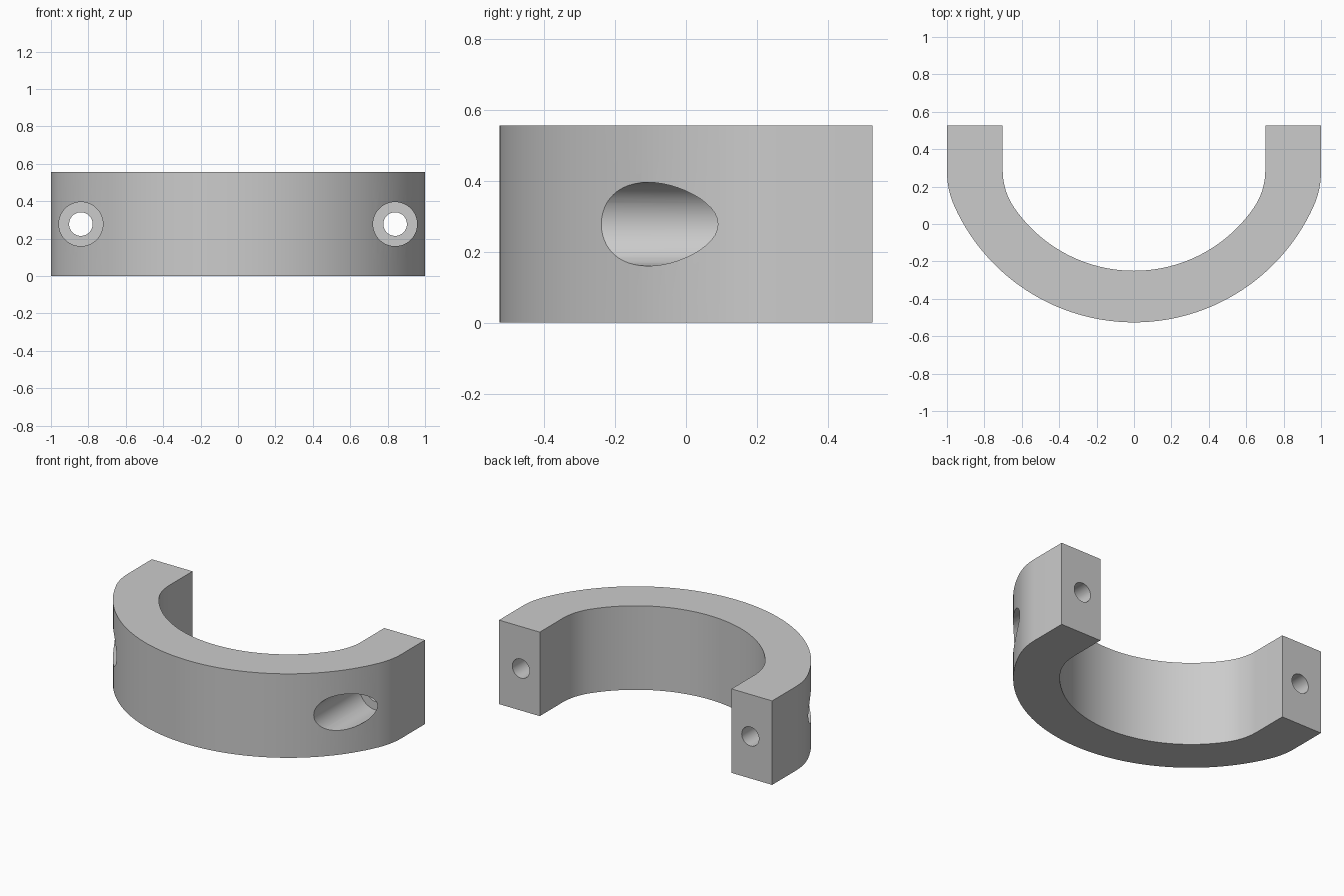
import bpy
import bmesh
import math
from mathutils import Matrix

cube = bpy.data.objects.get("Cube")
if cube:
    bpy.data.objects.remove(cube, do_unlink=True)

HEIGHT = 0.556
BACK = 0.527          # flat leg ends, also the centre of the main arcs
BOLT_X = 0.84

grey = bpy.data.materials.new("plain grey")
grey.use_nodes = True
colour = (0.6, 0.6, 0.6, 1)
grey.diffuse_color = colour
grey.node_tree.nodes["Principled BSDF"].inputs["Base Color"].default_value = colour


def add_object(name, bm):
    mesh = bpy.data.meshes.new(name)
    bm.to_mesh(mesh)
    bm.free()
    mesh.materials.append(grey)
    obj = bpy.data.objects.new(name, mesh)
    bpy.context.collection.objects.link(obj)
    return obj


def arc(cx, cy, r, start, end, steps):
    angles = [start + (end - start) * i / steps for i in range(steps + 1)]
    return [(cx + r * math.cos(a), cy + r * math.sin(a)) for a in angles]


def saddle_edge(half_width, radius, fillet):
    """Straight leg, fillet, large arc, fillet, straight leg, from +x to -x."""
    cx = half_width - fillet
    cy = BACK - math.sqrt((radius - fillet) ** 2 - cx ** 2)
    turn = math.atan2(cy - BACK, cx)
    half = [(half_width, BACK)]
    half += arc(cx, cy, fillet, 0, turn, 8)
    half += arc(0, BACK, radius, turn, -math.pi / 2, 28)[1:]
    return half + [(-x, y) for x, y in reversed(half[:-1])]


def cylinder(name, radius, y0, y1, x):
    bm = bmesh.new()
    place = Matrix.Translation((x, (y0 + y1) / 2, HEIGHT / 2)) @ Matrix.Rotation(math.pi / 2, 4, "X")
    bmesh.ops.create_cone(bm, cap_ends=True, segments=48, radius1=radius,
                          radius2=radius, depth=y1 - y0, matrix=place)
    obj = add_object(name, bm)
    obj.hide_render = True
    return obj


# Curved clamp body
outline = saddle_edge(1.0, 1.053, 0.45) + saddle_edge(0.702, 0.777, 0.35)[::-1]
bm = bmesh.new()
face = bm.faces.new([bm.verts.new((x, y, 0)) for x, y in outline])
extruded = bmesh.ops.extrude_face_region(bm, geom=[face])["geom"]
bmesh.ops.translate(bm, vec=(0, 0, HEIGHT),
                    verts=[v for v in extruded if isinstance(v, bmesh.types.BMVert)])
bmesh.ops.recalc_face_normals(bm, faces=bm.faces)
body = add_object("clamp_body", bm)

# Counterbored bolt holes, one through each leg
cutters = []
for side, x in (("left", BOLT_X), ("right", -BOLT_X)):
    cutters.append(cylinder(side + "_counterbore", 0.118, -0.8, 0.24, x))
    cutters.append(cylinder(side + "_bolt_hole", 0.063, -0.7, 0.8, x))

bpy.ops.object.select_all(action="DESELECT")
bpy.context.view_layer.objects.active = body
body.select_set(True)
for cutter in cutters:
    cut = body.modifiers.new(cutter.name, "BOOLEAN")
    cut.operation = "DIFFERENCE"
    cut.solver = "EXACT"
    cut.object = cutter
    bpy.ops.object.modifier_apply(modifier=cut.name)
for cutter in cutters:
    bpy.data.objects.remove(cutter, do_unlink=True)

bpy.ops.object.shade_smooth_by_angle(angle=math.radians(30))
